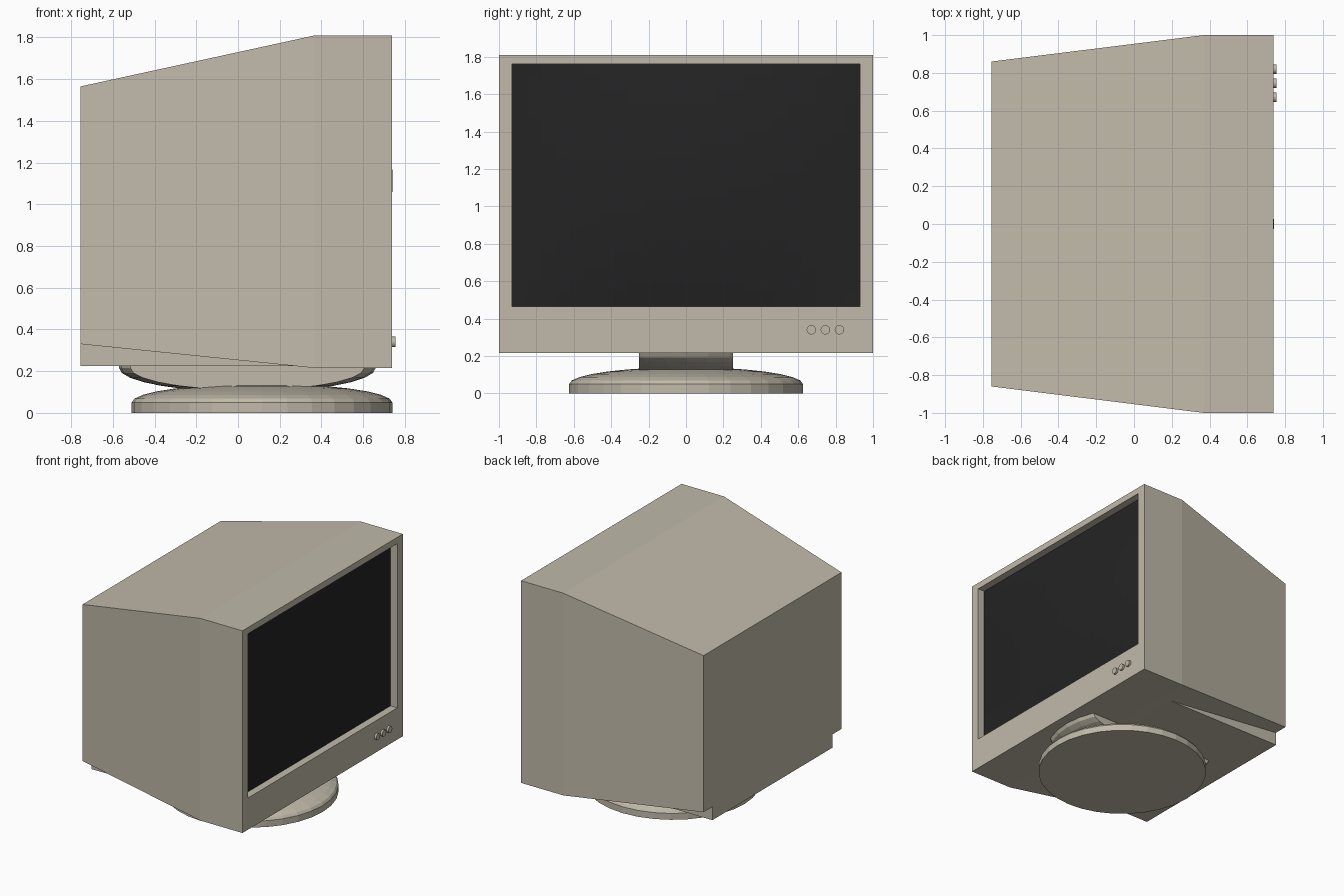
import bpy, bmesh, math

if "Cube" in bpy.data.objects:
    bpy.data.objects.remove(bpy.data.objects["Cube"])


def material(name, rgb):
    m = bpy.data.materials.new(name)
    m.diffuse_color = (*rgb, 1)
    m.use_nodes = True
    m.node_tree.nodes["Principled BSDF"].inputs["Base Color"].default_value = m.diffuse_color
    return m


beige = material("beige plastic", (0.53, 0.49, 0.40))
black = material("dark glass", (0.017, 0.017, 0.017))


def finish(name, bm, mat):
    bmesh.ops.recalc_face_normals(bm, faces=bm.faces)
    me = bpy.data.meshes.new(name)
    bm.to_mesh(me)
    bm.free()
    me.materials.append(mat)
    ob = bpy.data.objects.new(name, me)
    bpy.context.collection.objects.link(ob)
    return ob


def loft(name, rings, cap_end, mat):
    # rings of rectangles (x, half width, z low, z high) joined along x
    bm = bmesh.new()
    loops = [[bm.verts.new((x, y, z)) for y, z in ((-w, a), (w, a), (w, b), (-w, b))]
             for x, w, a, b in rings]
    for p, q in zip(loops, loops[1:]):
        for i in range(4):
            j = (i + 1) % 4
            bm.faces.new((p[i], p[j], q[j], q[i]))
    bm.faces.new(loops[0])
    if cap_end:
        bm.faces.new(loops[-1])
    return finish(name, bm, mat)


def revolve(profile, cx, segs=32):
    # profile of (radius, z) turned about a vertical axis, capped at both ends
    bm = bmesh.new()
    loops = [[bm.verts.new((cx + r * math.cos(math.tau * i / segs),
                            r * math.sin(math.tau * i / segs), z)) for i in range(segs)]
             for r, z in profile]
    for p, q in zip(loops, loops[1:]):
        for i in range(segs):
            j = (i + 1) % segs
            bm.faces.new((p[i], p[j], q[j], q[i]))
    bm.faces.new(loops[0])
    bm.faces.new(loops[-1])
    return bm


# Tapered housing with bezel and recess for the screen
FRONT, EDGE = 0.739, 0.68
SW, SZ0, SZ1 = 0.93, 0.465, 1.76
loft("housing", [(-0.755, 0.86, 0.33, 1.565), (0.37, 1.0, 0.215, 1.81),
                 (FRONT, 1.0, 0.215, 1.81), (FRONT, SW, SZ0, SZ1),
                 (EDGE, SW, SZ0, SZ1)], False, beige)

# Flat block under the sloping rear of the housing
loft("rear_foot_block", [(-0.755, 0.75, 0.225, 0.42), (0.30, 0.75, 0.225, 0.42)], True, beige)

# Bulging screen glass
bm = bmesh.new()
bmesh.ops.create_grid(bm, x_segments=24, y_segments=18, size=1)
for v in bm.verts:
    u, w = v.co.x, v.co.y
    v.co = (EDGE + 0.06 * (1 - u * u) * (1 - w * w), u * SW,
            (SZ0 + SZ1) / 2 + w * (SZ1 - SZ0) / 2)
screen = finish("screen", bm, black)
if screen.data.polygons[0].normal.x < 0:
    screen.data.flip_normals()

# Round base with a domed top
steps = [math.radians(a) for a in (0, 12, 24, 36, 48, 60, 72, 84)]
dome = [(0.625 * math.cos(a), 0.05 + 0.09 * math.sin(a)) for a in steps]
finish("base", revolve([(0.625, 0)] + dome, 0.115), beige)

# Tilt rocker: upturned dome trimmed to a narrow strip
bowl = [(0.615 * math.cos(a), 0.215 - 0.115 * math.sin(a)) for a in steps]
bm = revolve([(0.615, 0.235)] + bowl, 0.045)
for s in (-1, 1):
    cut = bmesh.ops.bisect_plane(bm, geom=bm.verts[:] + bm.edges[:] + bm.faces[:],
                                 plane_co=(0, s * 0.25, 0), plane_no=(0, s, 0),
                                 clear_outer=True)
    edges = [e for e in cut["geom_cut"] if isinstance(e, bmesh.types.BMEdge)]
    bmesh.ops.holes_fill(bm, edges=edges, sides=0)
finish("tilt_rocker", bm, beige)

# Three control buttons
for n, y in enumerate((0.67, 0.745, 0.82)):
    bpy.ops.mesh.primitive_cylinder_add(vertices=24, radius=0.025, depth=0.035,
                                        location=(0.7375, y, 0.34),
                                        rotation=(0, math.pi / 2, 0))
    button = bpy.context.object
    button.name = f"button_{n + 1}"
    button.data.materials.append(beige)
    bpy.ops.object.shade_smooth_by_angle()
